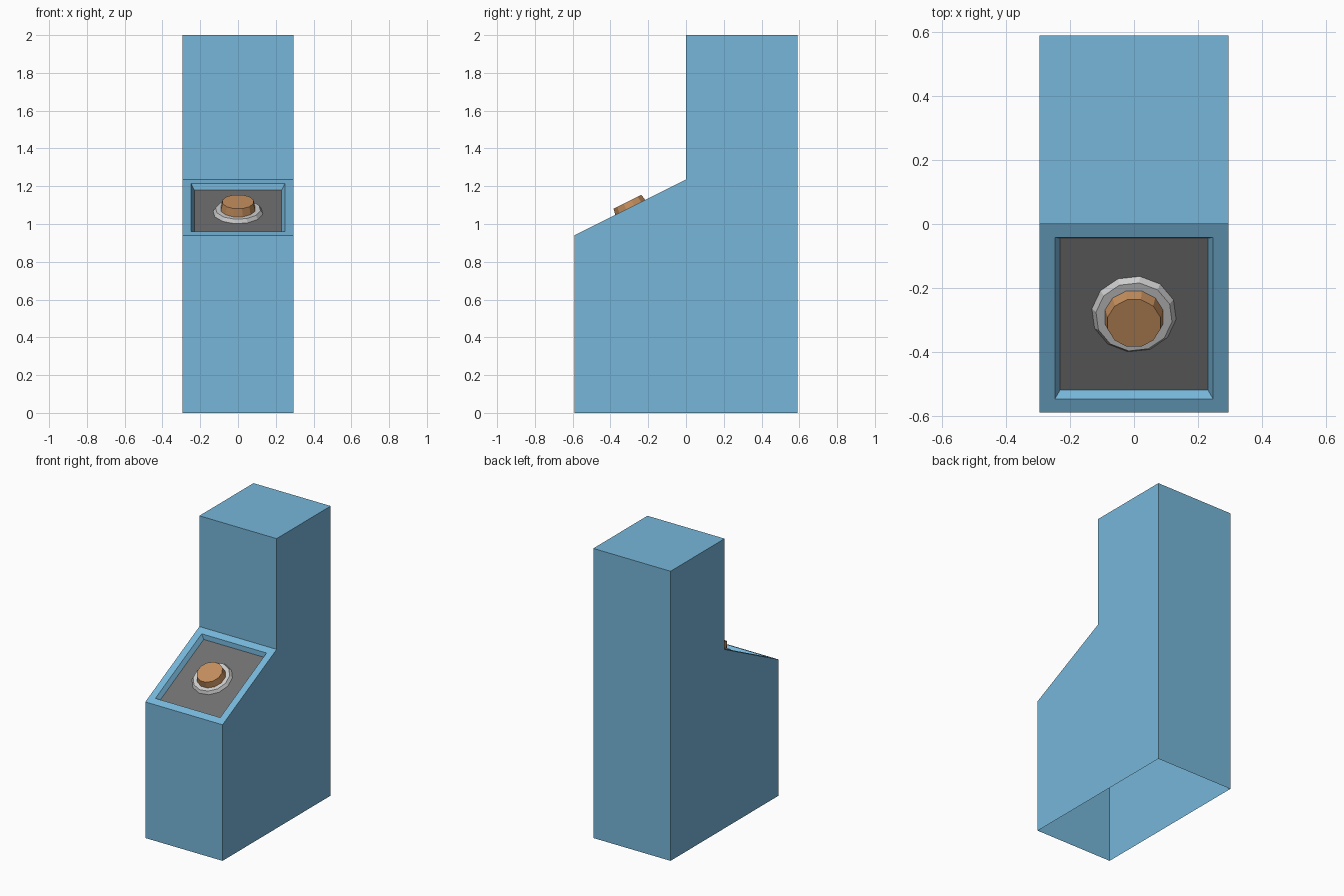
import bpy, bmesh, math
from mathutils import Matrix, Vector

if "Cube" in bpy.data.objects:
    bpy.data.objects.remove(bpy.data.objects["Cube"])

HALF_W = 0.295
SLOPE = math.atan2(0.295, 0.59)
DEPTH = 0.03


def material(name, rgb):
    m = bpy.data.materials.new(name)
    m.diffuse_color = (*rgb, 1)
    m.use_nodes = True
    m.node_tree.nodes["Principled BSDF"].inputs["Base Color"].default_value = m.diffuse_color
    return m


def make_object(name, bm, *mats):
    me = bpy.data.meshes.new(name)
    bm.to_mesh(me)
    bm.free()
    ob = bpy.data.objects.new(name, me)
    for m in mats:
        me.materials.append(m)
    bpy.context.collection.objects.link(ob)
    return ob


blue = material("blue_paint", (0.18, 0.47, 0.70))
dark = material("dark_panel", (0.16, 0.16, 0.16))
orange = material("orange_button", (0.55, 0.27, 0.11))

# Cabinet: stepped side profile (y, z), open underneath
profile = [(-0.59, 0), (0.59, 0), (0.59, 2), (0, 2), (0, 1.235), (-0.59, 0.94)]
bm = bmesh.new()
right = [bm.verts.new((HALF_W, y, z)) for y, z in profile]
left = [bm.verts.new((-HALF_W, y, z)) for y, z in profile]
bm.faces.new(right)
bm.faces.new(left[::-1])
n = len(profile)
walls = []
for i in range(1, n):
    j = (i + 1) % n
    walls.append(bm.faces.new((right[i], left[i], left[j], right[j])))

# Recessed control panel in the sloping face
panel = walls[3]
bm.normal_update()
bmesh.ops.inset_individual(bm, faces=[panel], thickness=0.067)
bm.normal_update()
bmesh.ops.inset_individual(bm, faces=[panel], thickness=0.023, depth=-DEPTH)
panel.material_index = 1
make_object("cabinet", bm, blue, dark)

# Button parts stand on the recessed panel, square to the slope
normal = Vector((0, -math.sin(SLOPE), math.cos(SLOPE)))
centre = Vector((0, -0.295, 1.0875)) - normal * DEPTH


def tapered_disc(name, r1, r2, height, turn, mats):
    bm = bmesh.new()
    bmesh.ops.create_cone(bm, cap_ends=True, segments=12, radius1=r1, radius2=r2, depth=height)
    place = (Matrix.Translation(centre) @ Matrix.Rotation(SLOPE, 4, 'X')
             @ Matrix.Rotation(math.radians(turn), 4, 'Z')
             @ Matrix.Translation((0, 0, height / 2)))
    bm.transform(place)
    return make_object(name, bm, *mats)


tapered_disc("button_collar", 0.133, 0.12, 0.02, 22, [])
tapered_disc("button", 0.098, 0.085, 0.064, 15, [orange])
